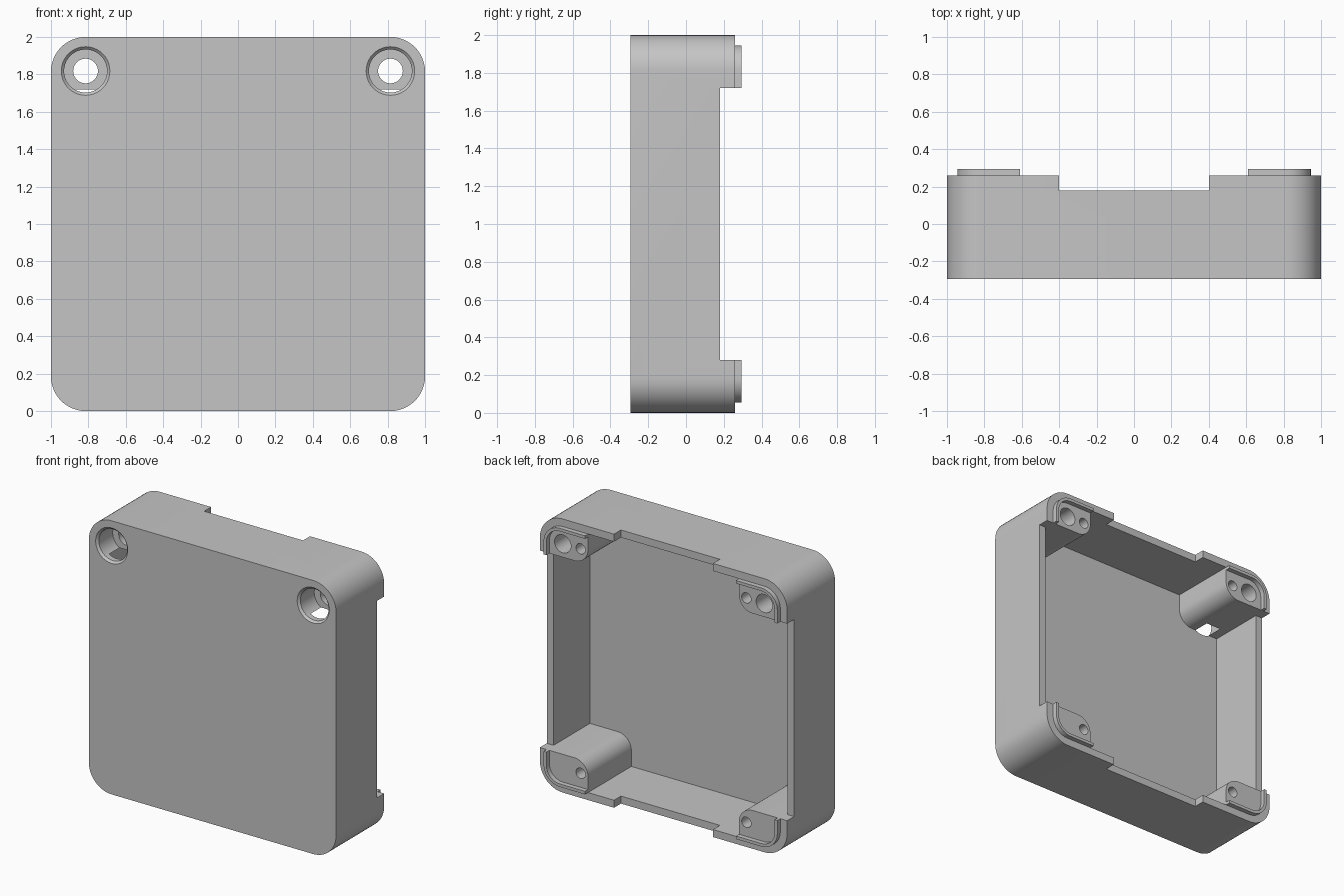
import bpy, bmesh, math
from mathutils import Vector

cube = bpy.data.objects.get("Cube")
if cube:
    bpy.data.objects.remove(cube, do_unlink=True)

# Key sizes
FRONT, RIM, LIP_TOP = -0.295, 0.26, 0.295
WALL, FLOOR = 0.055, -0.24
CORNER = 0.185            # outer corner radius, also the screw axis inset
PILLAR = (0.61, 0.28)     # inner x and height of a corner pillar

grey = bpy.data.materials.new("grey plastic")
grey.use_nodes = True
GREY = (0.56, 0.56, 0.56, 1)
grey.diffuse_color = GREY
grey.node_tree.nodes["Principled BSDF"].inputs["Base Color"].default_value = GREY


def finish(name, bm):
    bmesh.ops.recalc_face_normals(bm, faces=bm.faces)
    me = bpy.data.meshes.new(name)
    bm.to_mesh(me)
    bm.free()
    ob = bpy.data.objects.new(name, me)
    bpy.context.collection.objects.link(ob)
    me.materials.append(grey)
    return ob


def fillet(corners, n=12):
    """Outline (x, z) with right-angled corners rounded by their radius."""
    out = []
    for i, (x, z, r) in enumerate(corners):
        p = Vector((x, z))
        if r == 0:
            out.append(p)
            continue
        a = (Vector(corners[i - 1][:2]) - p).normalized()
        b = (Vector(corners[(i + 1) % len(corners)][:2]) - p).normalized()
        c = p + r * (a + b)
        for k in range(n + 1):
            t = math.pi / 2 * k / n
            out.append(c - r * (b * math.cos(t) + a * math.sin(t)))
    return out


def prism(name, outline, y0, y1, chamfer=0):
    """Extrude an outline from y0 to y1, optionally chamfering the y0 edge."""
    bm = bmesh.new()
    face = bm.faces.new([bm.verts.new((p[0], y0, p[1])) for p in outline])
    ext = bmesh.ops.extrude_face_region(bm, geom=[face], use_keep_orig=True)
    for v in ext["geom"]:
        if isinstance(v, bmesh.types.BMVert):
            v.co.y = y1
    bmesh.ops.recalc_face_normals(bm, faces=bm.faces)
    if chamfer:
        edges = [e for e in bm.edges if all(v.co.y == y0 for v in e.verts)]
        bmesh.ops.bevel(bm, geom=edges, offset=chamfer, segments=1, affect='EDGES')
    return finish(name, bm)


def lathe(name, profile, cx, cz, n=40):
    """Closed solid of revolution about the y direction; profile is (radius, y)."""
    bm = bmesh.new()
    rings = [[bm.verts.new((cx + r * math.cos(math.tau * k / n), y,
                            cz + r * math.sin(math.tau * k / n)))
              for k in range(n)] for r, y in profile]
    for a, b in zip(rings, rings[1:]):
        for k in range(n):
            bm.faces.new((a[k], a[(k + 1) % n], b[(k + 1) % n], b[k]))
    bm.faces.new(rings[0])
    bm.faces.new(rings[-1])
    return finish(name, bm)


def square(half, r):
    return fillet([(-half, 1 - half, r), (half, 1 - half, r),
                   (half, 1 + half, r), (-half, 1 + half, r)])


def box(name, x, z0, z1, y0, y1):
    return prism(name, [(-x, z0), (x, z0), (x, z1), (-x, z1)], y0, y1)


def combine(ob, other, operation):
    """Apply a boolean with another part, then drop that part."""
    other.hide_render = True
    mod = ob.modifiers.new("boolean", 'BOOLEAN')
    mod.operation, mod.solver, mod.object = operation, 'EXACT', other
    bpy.ops.object.select_all(action='DESELECT')
    bpy.context.view_layer.objects.active = ob
    ob.select_set(True)
    bpy.ops.object.modifier_apply(modifier=mod.name)
    bpy.data.objects.remove(other, do_unlink=True)


# Shell: rounded tray, open at the back, with lowered rims between the corners
case = prism("case_shell", square(1, CORNER), FRONT, RIM, chamfer=0.018)
combine(case, prism("cavity", square(1 - WALL, CORNER - WALL), FLOOR, 1), 'DIFFERENCE')
combine(case, box("top_bottom_notch", 0.4, -0.5, 2.5, 0.18, 1), 'DIFFERENCE')
combine(case, box("side_notch", 2, PILLAR[1], 2 - PILLAR[1], 0.18, 1), 'DIFFERENCE')

px, pz = PILLAR
corners = [(sx, top) for sx in (-1, 1) for top in (False, True)]


def place(points, sx, top):
    return [(sx * x, 2 - z if top else z) for x, z in points]


# Corner pillars, rooted in the walls and floor
pillar = fillet([(px, 0.03, 0), (0.97, 0.03, CORNER - 0.03),
                 (0.97, pz, 0), (px, pz, 0.11)])
for sx, top in corners:
    combine(case, prism("pillar", place(pillar, sx, top), -0.27, RIM), 'UNION')

# Locating lips: thin raised strips that follow each corner
inset = WALL + 0.022
outer = fillet([(px, WALL, 0), (1 - WALL, WALL, CORNER - WALL), (1 - WALL, pz, 0)])
inner = fillet([(px, inset, 0), (1 - inset, inset, CORNER - inset), (1 - inset, pz, 0)])
lip = outer + inner[::-1]
lips = []
for sx, top in corners:
    name = ("upper" if top else "lower") + ("_left" if sx > 0 else "_right") + "_lip"
    lips.append(prism(name, place(lip, sx, top), RIM - 0.01, LIP_TOP))

# Pin holes in all pillars, counterbored screw holes through the upper two
for sx, top in corners:
    z = 2 - 0.18 if top else 0.18
    combine(case, lathe("pin_hole", [(0.038, 0.0), (0.038, 0.5)], sx * 0.67, z, 24),
            'DIFFERENCE')
    if top:
        screw = [(0.13, -0.4), (0.13, FRONT), (0.115, FRONT + 0.015), (0.115, -0.12),
                 (0.066, -0.12), (0.066, 0.5)]
        combine(case, lathe("screw_hole", screw, sx * 0.815, 2 - 0.182), 'DIFFERENCE')

# Smooth the rounded surfaces, keep the edges crisp
bpy.ops.object.select_all(action='DESELECT')
for ob in [case] + lips:
    ob.select_set(True)
bpy.context.view_layer.objects.active = case
bpy.ops.object.shade_smooth_by_angle(angle=math.radians(30))
